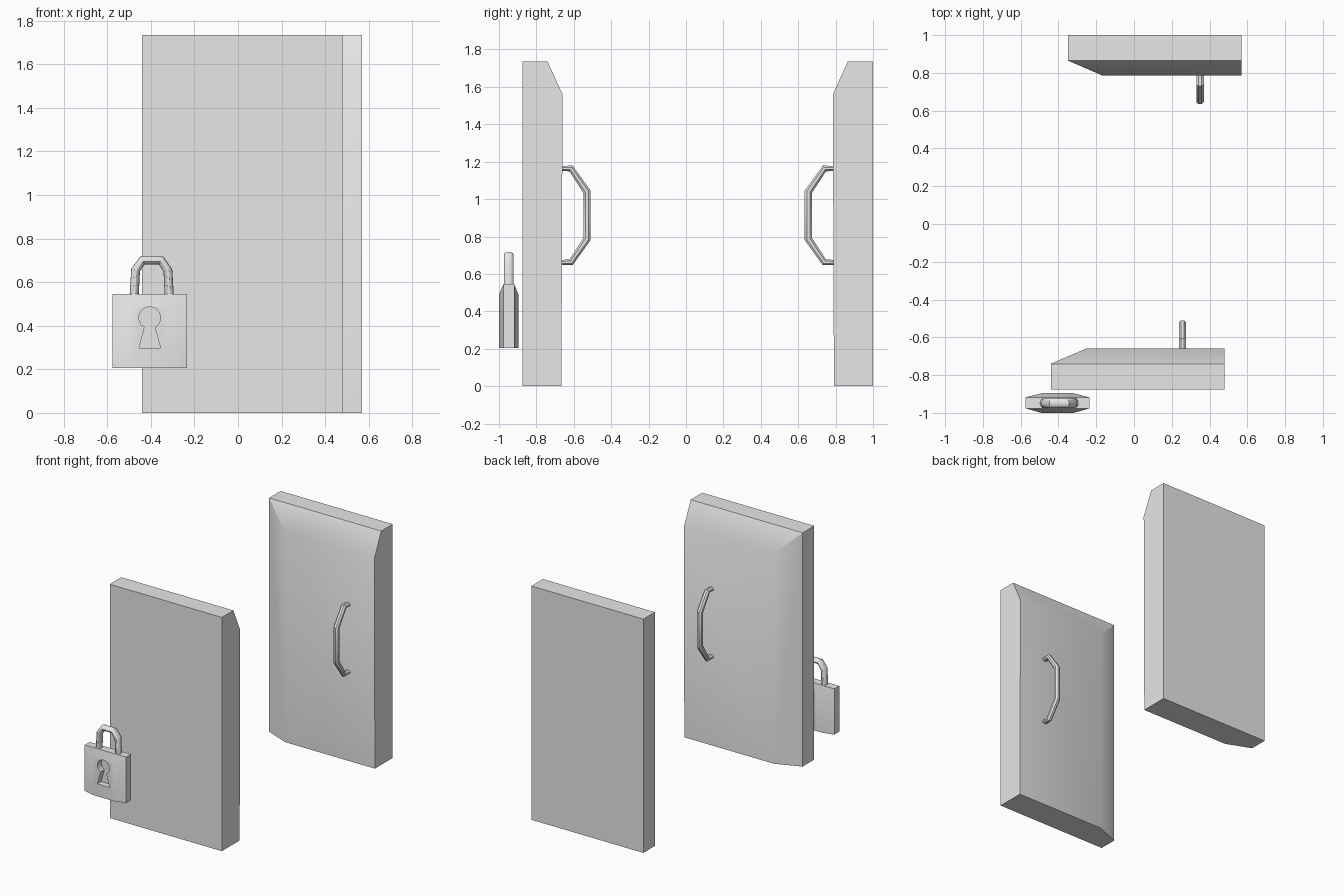
import bpy, bmesh, math
from mathutils import Vector

if "Cube" in bpy.data.objects:
    bpy.data.objects.remove(bpy.data.objects["Cube"])

grey = bpy.data.materials.new("plain grey")
grey.diffuse_color = (0.8, 0.8, 0.8, 1)
grey.use_nodes = True
grey.node_tree.nodes["Principled BSDF"].inputs["Base Color"].default_value = grey.diffuse_color


def finish(name, bm):
    """Turn a bmesh into a grey object with outward normals."""
    bmesh.ops.recalc_face_normals(bm, faces=bm.faces[:])
    mesh = bpy.data.meshes.new(name)
    bm.to_mesh(mesh)
    bm.free()
    mesh.materials.append(grey)
    obj = bpy.data.objects.new(name, mesh)
    bpy.context.collection.objects.link(obj)
    return obj


def smooth(obj):
    bpy.ops.object.select_all(action='DESELECT')
    obj.select_set(True)
    bpy.context.view_layer.objects.active = obj
    bpy.ops.object.shade_smooth_by_angle(angle=math.radians(30))


def loft(name, rings):
    """Bridge closed rings of points and cap both ends."""
    bm = bmesh.new()
    loops = [[bm.verts.new(p) for p in ring] for ring in rings]
    n = len(loops[0])
    for a, b in zip(loops, loops[1:]):
        for i in range(n):
            j = (i + 1) % n
            bm.faces.new((a[i], a[j], b[j], b[i]))
    bm.faces.new(loops[0])
    bm.faces.new(loops[-1])
    return finish(name, bm)


def rect(x0, x1, z0, z1, y, y_low=None):
    """Upright rectangle; its lower edge may sit at a different depth."""
    yl = y if y_low is None else y_low
    return [(x0, yl, z0), (x1, yl, z0), (x1, y, z1), (x0, y, z1)]


def tube(name, path, side, radii, ra, sides):
    """Tube along a flat path; side is the axis across the path's plane."""
    pts = [Vector(p) for p in path]
    side = Vector(side)
    rings = []
    for i, p in enumerate(pts):
        t = Vector()
        if i > 0:
            t += (p - pts[i - 1]).normalized()
        if i < len(pts) - 1:
            t += (pts[i + 1] - p).normalized()
        out = t.normalized().cross(side)
        ring = []
        for k in range(sides):
            a = 2 * math.pi * (k + 0.5) / sides
            ring.append(p + side * ra * math.cos(a) + out * radii[i] * math.sin(a))
        rings.append(ring)
    obj = loft(name, rings)
    smooth(obj)


def door(name, x, y_out, s):
    """Door slab with sloped left and top edges on its inner side."""
    smooth(loft(name, [
        rect(x, x + 0.92, 0, 1.735, y_out),
        rect(x, x + 0.92, 0, 1.735, y_out + s * 0.135),
        rect(x + 0.185, x + 0.92, 0, 1.56, y_out + s * 0.215, y_out + s * 0.209)]))


def handle(name, x, y, s):
    """Angular pull handle standing off the inner side of a door."""
    half = [(-0.01, 0.251), (0.045, 0.251), (0.131, 0.126)]
    prof = half + [(d, -h) for d, h in reversed(half)]
    tube(name, [(x, y + s * d, 0.913 + h) for d, h in prof], (1, 0, 0),
         [0.014, 0.019, 0.022, 0.022, 0.019, 0.014], 0.021, 8)


# Two doors facing each other, each with an inner handle
door("front_door", -0.44, -0.875, 1)
door("back_door", -0.35, 1.0, -1)
handle("front_door_handle", 0.257, -0.66, 1)
handle("back_door_handle", 0.35, 0.785, -1)

# Padlock body, bulging at front and back
cx = -0.405
inner = (cx - 0.085, cx + 0.085, 0.205, 0.49)
outer = (cx - 0.17, cx + 0.17, 0.205, 0.545)
body = loft("padlock_body", [rect(*inner, -1.0), rect(*outer, -0.976),
                             rect(*outer, -0.918), rect(*inner, -0.896)])

# Keyhole cut: round top over a flared slot
hole = [(-0.05, 0.297), (0.05, 0.297)]
for k in range(13):
    a = math.radians(-62 + 304 * k / 12)
    hole.append((0.05 * math.cos(a), 0.437 + 0.05 * math.sin(a)))
cutter = loft("keyhole_cutter", [[(cx + x, y, z) for x, z in hole]
                                 for y in (-1.05, -0.955)])
cutter.hide_render = True
mod = body.modifiers.new("keyhole", 'BOOLEAN')
mod.operation = 'DIFFERENCE'
mod.solver = 'EXACT'
mod.object = cutter
bpy.context.view_layer.objects.active = body
bpy.ops.object.modifier_apply(modifier=mod.name)
bpy.data.objects.remove(cutter)
smooth(body)

# Padlock shackle
sx = -0.396
leg = [(-0.081, 0.53), (-0.074, 0.655), (-0.042, 0.70)]
arch = leg + [(-x, z) for x, z in reversed(leg)]
tube("padlock_shackle", [(sx + x, -0.948, z) for x, z in arch], (0, 1, 0),
     [0.021] * 6, 0.027, 14)
